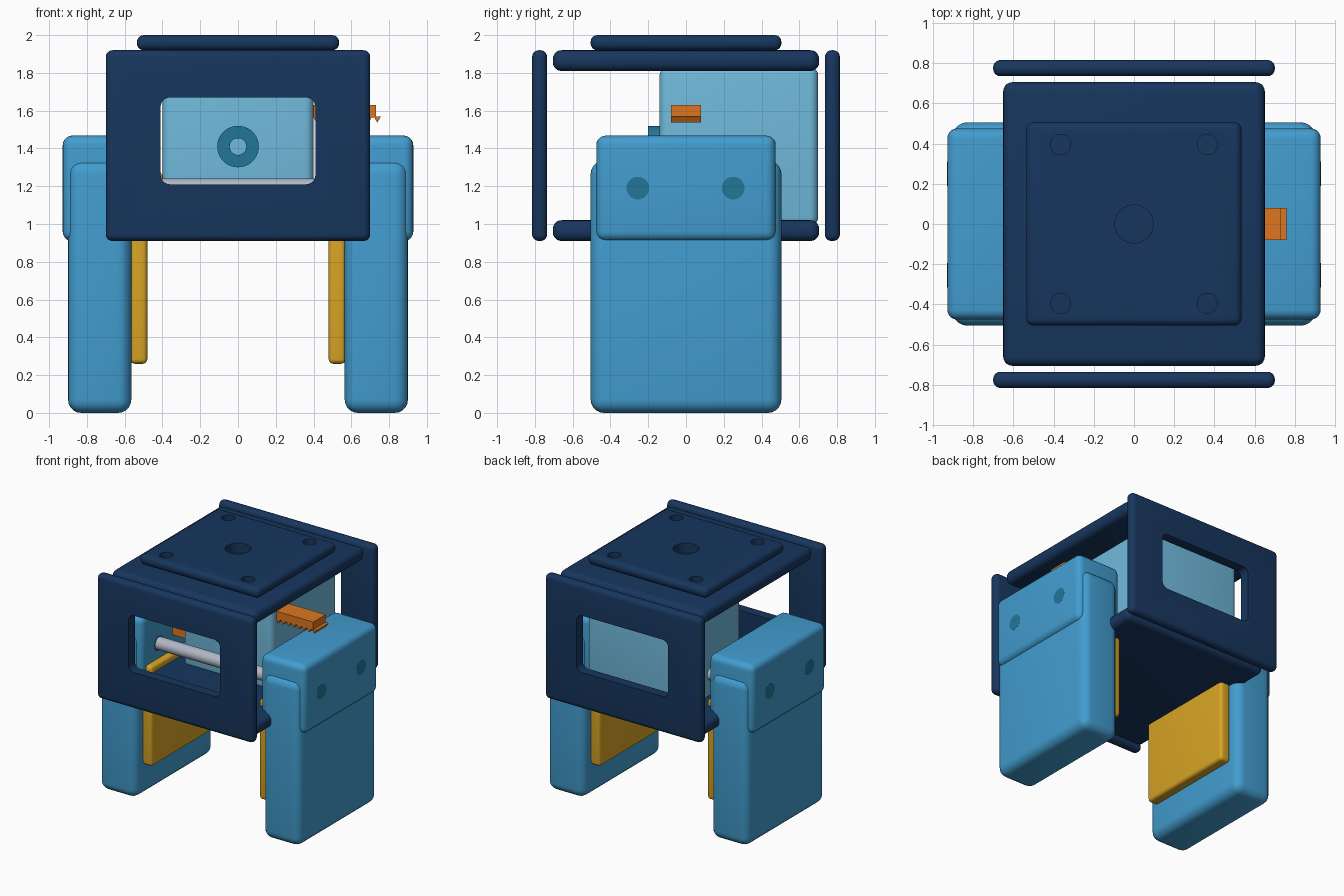
import bpy, bmesh, math
from mathutils import Matrix, Vector

if "Cube" in bpy.data.objects:
    bpy.data.objects.remove(bpy.data.objects["Cube"])


def colour(name, r, g, b):
    """Material from display (sRGB 0-255) values, converted to linear."""
    m = bpy.data.materials.new(name)
    lin = [((c / 255 + 0.055) / 1.055) ** 2.4 for c in (r, g, b)]
    m.diffuse_color = (*lin, 1)
    m.use_nodes = True
    m.node_tree.nodes["Principled BSDF"].inputs["Base Color"].default_value = m.diffuse_color
    return m


NAVY = colour("navy", 23, 54, 94)
BLUE = colour("blue", 66, 157, 208)
PALE = colour("pale_blue", 112, 186, 220)
TEAL = colour("teal", 36, 118, 152)
YELLOW = colour("yellow", 216, 164, 36)
ORANGE = colour("orange", 222, 118, 32)
STEEL = colour("steel", 176, 184, 198)


def smooth(ob):
    bpy.ops.object.select_all(action='DESELECT')
    ob.select_set(True)
    bpy.context.view_layer.objects.active = ob
    bpy.ops.object.shade_smooth_by_angle(angle=math.radians(32))


def finish(name, bm, mat):
    bmesh.ops.recalc_face_normals(bm, faces=bm.faces[:])
    me = bpy.data.meshes.new(name)
    bm.to_mesh(me)
    bm.free()
    ob = bpy.data.objects.new(name, me)
    bpy.context.collection.objects.link(ob)
    me.materials.append(mat)
    smooth(ob)
    return ob


def box(name, x, y, z, mat, bevel, axis=None):
    """Box from (min, max) ranges; bevels all edges, or only those along axis."""
    bm = bmesh.new()
    bmesh.ops.create_cube(bm, size=1)
    for v in bm.verts:
        v.co = Vector([(r[0] + r[1]) / 2 + c * (r[1] - r[0]) for r, c in zip((x, y, z), v.co)])
    edges = [e for e in bm.edges if axis is None
             or abs((e.verts[0].co - e.verts[1].co).normalized()[axis]) > 0.9]
    bmesh.ops.bevel(bm, geom=edges, offset=bevel, segments=5, profile=0.5, affect='EDGES')
    return finish(name, bm, mat)


def cylinder(name, centre, radius, length, axis, mat):
    rot = {'X': Matrix.Rotation(math.pi / 2, 4, 'Y'),
           'Y': Matrix.Rotation(math.pi / 2, 4, 'X'), 'Z': Matrix.Identity(4)}[axis]
    bm = bmesh.new()
    bmesh.ops.create_cone(bm, cap_ends=True, segments=40, radius1=radius, radius2=radius,
                          depth=length, matrix=Matrix.Translation(centre) @ rot)
    return finish(name, bm, mat)


def cut(ob, cutter):
    cutter.hide_render = True
    mod = ob.modifiers.new("cut", 'BOOLEAN')
    mod.operation = 'DIFFERENCE'
    mod.solver = 'EXACT'
    mod.object = cutter
    bpy.context.view_layer.objects.active = ob
    bpy.ops.object.modifier_apply(modifier=mod.name)
    bpy.data.objects.remove(cutter, do_unlink=True)
    smooth(ob)


# Housing: windowed front and back plates, top and bottom plates
for name, y in (("front_plate", (-0.815, -0.735)), ("back_plate", (0.735, 0.815))):
    plate = box(name, (-0.7, 0.7), y, (0.91, 1.92), NAVY, 0.036)
    cut(plate, box("window_cutter", (-0.41, 0.41), (y[0] - 0.1, y[1] + 0.1),
                   (1.21, 1.67), NAVY, 0.05, axis=1))
box("top_plate", (-0.65, 0.65), (-0.705, 0.705), (1.81, 1.92), NAVY, 0.046)
box("bottom_plate", (-0.65, 0.65), (-0.705, 0.705), (0.91, 1.02), NAVY, 0.046)

# Mounting flange with bolt holes and centre bore
flange = box("mounting_flange", (-0.535, 0.535), (-0.505, 0.505), (1.92, 2.0), NAVY, 0.036)
for x in (-0.365, 0.365):
    for y in (-0.395, 0.395):
        cut(flange, cylinder("bolt_cutter", (x, y, 1.98), 0.05, 0.2, 'Z', NAVY))
cut(flange, cylinder("bore_cutter", (0, 0, 1.98), 0.095, 0.2, 'Z', NAVY))

# Motor and its ring-shaped boss
box("motor", (-0.4, 0.4), (-0.14, 0.7), (0.99, 1.83), PALE, 0.045)
boss = cylinder("motor_boss", (0, -0.17, 1.41), 0.11, 0.062, 'Y', TEAL)
cut(boss, cylinder("boss_cutter", (0, -0.17, 1.41), 0.044, 0.2, 'Y', TEAL))

# Guide rods
for name, y in (("front_guide_rod", -0.255), ("back_guide_rod", 0.25)):
    cylinder(name, (0, y, 1.19), 0.05, 1.8, 'X', STEEL)


def span(s, a, b):
    return tuple(sorted((s * a, s * b)))


# Toothed rack: profile in the xz plane, turned half a revolution for the left side
def rack(name, s):
    pitch, n, start = 0.046, 16, 0.02
    pts = [(0.757, 1.569), (0.73, 1.569), (0.73, 1.63), (start, 1.63), (start, 1.565)]
    for i in range(n):
        x = start + i * pitch
        pts += [(x + 0.011, 1.565), (x + 0.0275, 1.537), (x + 0.044, 1.565)]
    bm = bmesh.new()
    vs = [bm.verts.new((s * x, -0.08, 1.41 + s * (z - 1.41))) for x, z in pts]
    face = bm.faces.new(vs)
    new = bmesh.ops.extrude_face_region(bm, geom=[face])["geom"]
    bmesh.ops.translate(bm, vec=(0, 0.16, 0),
                        verts=[g for g in new if isinstance(g, bmesh.types.BMVert)])
    finish(name, bm, ORANGE)


# Sliding jaws: finger, carriage, grip pad, bushings and rack on each side
for side, s in (("left", -1), ("right", 1)):
    box(side + "_finger", span(s, 0.565, 0.9), (-0.505, 0.505), (0, 1.335), BLUE, 0.07)
    box(side + "_carriage", span(s, 0.53, 0.928), (-0.475, 0.475), (0.91, 1.468), BLUE, 0.05)
    box(side + "_grip_pad", span(s, 0.48, 0.57), (-0.42, 0.42), (0.26, 1.07), YELLOW, 0.025)
    for end, y in (("front", -0.255), ("back", 0.25)):
        cylinder(f"{side}_{end}_bushing", (s * 0.7285, y, 1.19), 0.06, 0.4, 'X', TEAL)
    rack(side + "_rack", s)
